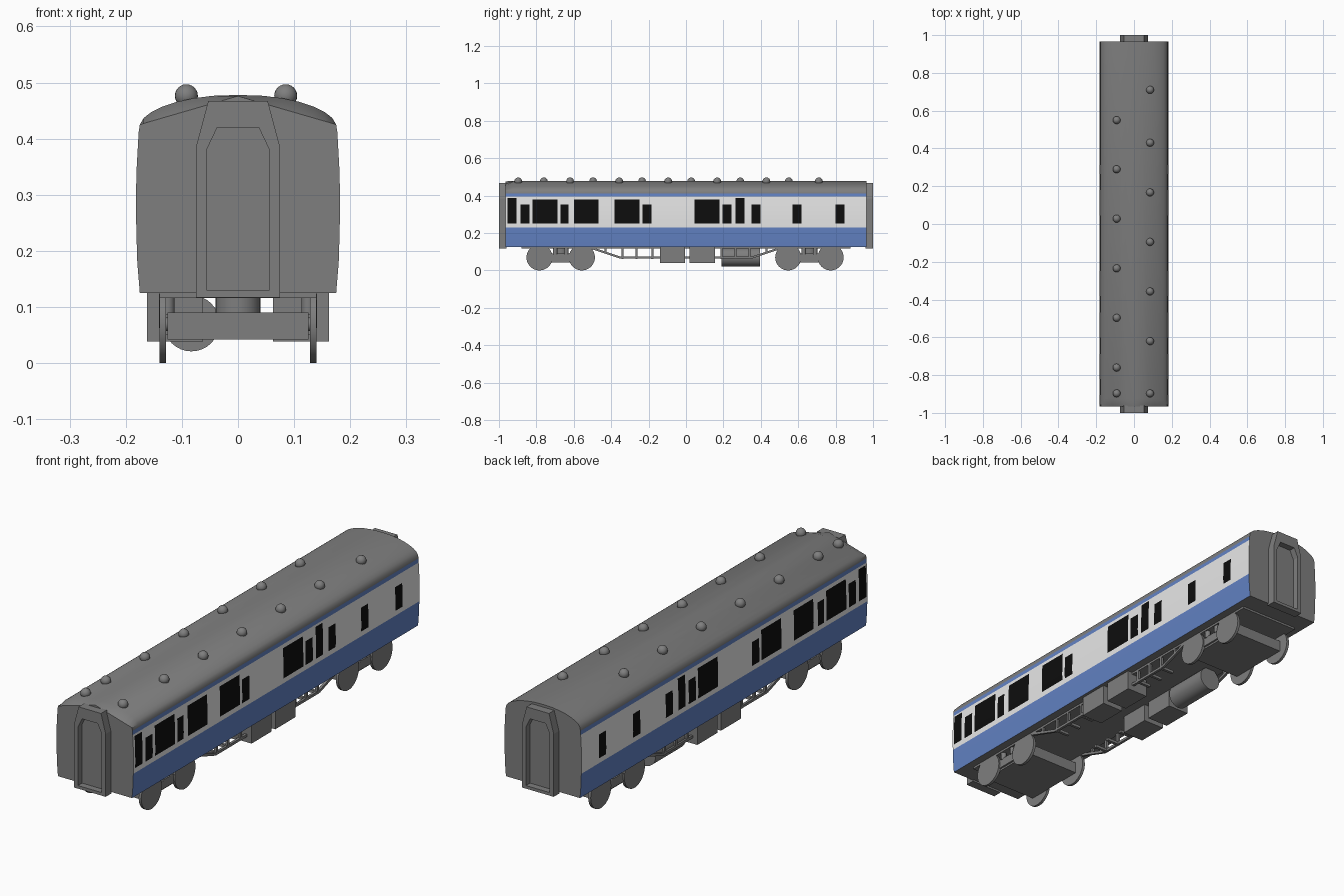
import bpy, bmesh, math
from mathutils import Matrix, Vector

if "Cube" in bpy.data.objects:
    bpy.data.objects.remove(bpy.data.objects["Cube"])


def material(name, rgb):
    m = bpy.data.materials.new(name)
    m.diffuse_color = (*rgb, 1)
    m.use_nodes = True
    m.node_tree.nodes["Principled BSDF"].inputs["Base Color"].default_value = m.diffuse_color
    return m


GREY = material("grey", (0.21, 0.21, 0.21))
WHITE = material("off_white", (0.87, 0.87, 0.87))
BLUE = material("blue", (0.122, 0.223, 0.546))
BLACK = material("window_black", (0.004, 0.004, 0.004))


def finish(bm, name, mats, smooth=None, recalc=True):
    if recalc:
        bmesh.ops.recalc_face_normals(bm, faces=bm.faces)
    me = bpy.data.meshes.new(name)
    bm.to_mesh(me)
    bm.free()
    for m in mats:
        me.materials.append(m)
    if smooth:
        for p in me.polygons:
            p.use_smooth = True
        me.set_sharp_from_angle(angle=math.radians(smooth))
    ob = bpy.data.objects.new(name, me)
    bpy.context.collection.objects.link(ob)
    return ob


def add_box(bm, x0, x1, y0, y1, z0, z1):
    mat = Matrix.Translation(((x0 + x1) / 2, (y0 + y1) / 2, (z0 + z1) / 2)) \
        @ Matrix.Diagonal((abs(x1 - x0), abs(y1 - y0), abs(z1 - z0), 1))
    bmesh.ops.create_cube(bm, size=1, matrix=mat)


def add_beam(bm, x, a, b, t):
    # square bar between two (y, z) points
    dy, dz = b[0] - a[0], b[1] - a[1]
    mat = Matrix.Translation((x, (a[0] + b[0]) / 2, (a[1] + b[1]) / 2)) \
        @ Matrix.Rotation(math.atan2(dz, dy), 4, 'X') \
        @ Matrix.Diagonal((t, math.hypot(dy, dz), t, 1))
    bmesh.ops.create_cube(bm, size=1, matrix=mat)


def add_cyl(bm, centre, r, depth, axis, seg=32):
    rot = {'X': Matrix.Rotation(math.pi / 2, 4, 'Y'),
           'Y': Matrix.Rotation(math.pi / 2, 4, 'X'), 'Z': Matrix()}[axis]
    bmesh.ops.create_cone(bm, cap_ends=True, segments=seg, radius1=r, radius2=r,
                          depth=depth, matrix=Matrix.Translation(centre) @ rot)


# Body shell: bulged sides and curved roof, lofted along y
SIDE = [(.175, .125), (.1795, .18), (.181, .23), (.182, .28), (.181, .34),
        (.178, .395), (.177, .412)]
ROOF = [(.175, .425), (.168, .437), (.155, .447), (.135, .457), (.11, .4655),
        (.08, .472), (.045, .4765), (0, .478)]
half = SIDE + ROOF


def side_x(z):
    for (xa, za), (xb, zb) in zip(SIDE, SIDE[1:]):
        if z <= zb:
            return xa + (xb - xa) * (z - za) / (zb - za)
    return SIDE[-1][0]


def section(y, hipped):
    pts = half + [(-x, z) for x, z in reversed(half[:-1])]
    if hipped:
        pts = [(x, min(z, .476 - abs(x) * .29)) for x, z in pts]
    return [(x, y, z) for x, z in pts]


bm = bmesh.new()
loops = [[bm.verts.new(p) for p in section(y, hip)]
         for y, hip in ((-.965, True), (-.925, False), (.965, False))]
for la, lb in zip(loops, loops[1:]):
    for i in range(len(la)):
        j = (i + 1) % len(la)
        bm.faces.new((la[i], la[j], lb[j], lb[i]))
bm.faces.new(loops[0])
bm.faces.new(loops[-1])
bmesh.ops.recalc_face_normals(bm, faces=bm.faces)
for f in bm.faces:
    z = f.calc_center_median().z
    if abs(f.normal.x) > .7:
        f.material_index = 2 if z < .23 else 1 if z < .395 else 2 if z < .412 else 0
finish(bm, "carriage_body", [GREY, WHITE, BLUE], 30)

# Windows: thin panes that follow the side curve (y start, y end, top)
WINDOWS = [(-.955, -.906, .387), (-.885, -.837, .353), (-.82, -.687, .38),
           (-.67, -.628, .353), (-.60, -.468, .38), (-.382, -.249, .38),
           (-.233, -.184, .353), (.045, .179, .38), (.195, .243, .353),
           (.265, .313, .387), (.35, .398, .353), (.57, .618, .353),
           (.80, .848, .353)]
bm = bmesh.new()
for s in (-1, 1):
    for y0, y1, top in WINDOWS:
        zs = [.252, .28, .34, top]
        rows = [[bm.verts.new((s * (side_x(z) + .0015), y, z)) for y in (y0, y1)]
                for z in zs]
        for a, b in zip(rows, rows[1:]):
            q = (a[0], a[1], b[1], b[0])
            bm.faces.new(q if s > 0 else q[::-1])
finish(bm, "windows", [BLACK], recalc=False)

# Gangway connections with a recessed door at both ends
OUT = [(.075, .117), (.075, .385), (.053, .467)]
INN = [(.056, .13), (.056, .38), (.037, .42)]
for s, name in ((-1, "front_gangway"), (1, "rear_gangway")):
    bm = bmesh.new()

    def ring(prof, y):
        pts = prof + [(-x, z) for x, z in reversed(prof)]
        return [bm.verts.new((x, s * y, z)) for x, z in pts]

    rings = [ring(OUT, .96), ring(OUT, 1), ring(INN, 1), ring(INN, .972)]
    for a, b in zip(rings, rings[1:]):
        for i in range(6):
            j = (i + 1) % 6
            bm.faces.new((a[i], a[j], b[j], b[i]))
    bm.faces.new(rings[0])
    bm.faces.new(rings[-1])
    finish(bm, name, [GREY])

# Roof ventilator domes
bm = bmesh.new()
VENTS = [(.085, y) for y in (.71, .43, .167, -.095, -.357, -.62, -.897)] + \
        [(-.092, y) for y in (.55, .29, .028, -.235, -.497, -.76, -.897)]
for x, y in VENTS:
    bmesh.ops.create_uvsphere(bm, u_segments=20, v_segments=12, radius=.0205,
                              matrix=Matrix.Translation((x, y, .4765)))
finish(bm, "roof_vents", [GREY], 40)

# Underframe: sole bars, cross members and truss rods
bm = bmesh.new()
POSTS = (-.43, -.34, -.265, -.18, .19, .265, .34, .43)
add_box(bm, -.14, .14, -.88, .88, .116, .127)
for s in (-1, 1):
    path = [(-.5, .118), (-.35, .068), (.35, .068), (.5, .118)]
    for a, b in zip(path, path[1:]):
        add_beam(bm, s * .135, a, b, .011)
    for y in POSTS:
        low = .068 if abs(y) < .35 else .068 + (abs(y) - .35) / 3
        add_beam(bm, s * .135, (y, low), (y, .12), .011)
        if abs(y) < .35:
            add_box(bm, s * .075, s * .14, y - .006, y + .006, .062, .074)
finish(bm, "underframe_truss", [GREY])

# Equipment boxes and the brake tank
bm = bmesh.new()
for s in (-1, 1):
    for y0, y1 in ((-.14, -.005), (.02, .155)):
        add_box(bm, s * .062, s * .162, y0, y1, .039, .126)
finish(bm, "equipment_boxes", [GREY])
bm = bmesh.new()
add_cyl(bm, (-.083, .293, .071), .05, .205, 'Y')
finish(bm, "brake_tank", [GREY], 40)

# Bogies: frame, pivot, springs, axles and wheels
for yc, name in ((-.67, "front"), (.66, "rear")):
    bm = bmesh.new()
    add_box(bm, -.126, .126, yc - .14, yc + .14, .042, .09)
    for s in (-1, 1):
        add_box(bm, s * .12, s * .134, yc - .06, yc + .06, .05, .088)
        for dy in (-.03, .03):
            add_cyl(bm, (s * .125, yc + dy, .102), .012, .034, 'Z', 12)
    add_cyl(bm, (0, yc, .103), .04, .03, 'Z')
    finish(bm, name + "_bogie_frame", [GREY], 40)
    bm = bmesh.new()
    for dy in (-.1135, .1135):
        for s in (-1, 1):
            add_cyl(bm, (s * .134, yc + dy, .0695), .0695, .012, 'X', 40)
        add_cyl(bm, (0, yc + dy, .0695), .012, .268, 'X', 12)
    finish(bm, name + "_wheels", [GREY], 40)
